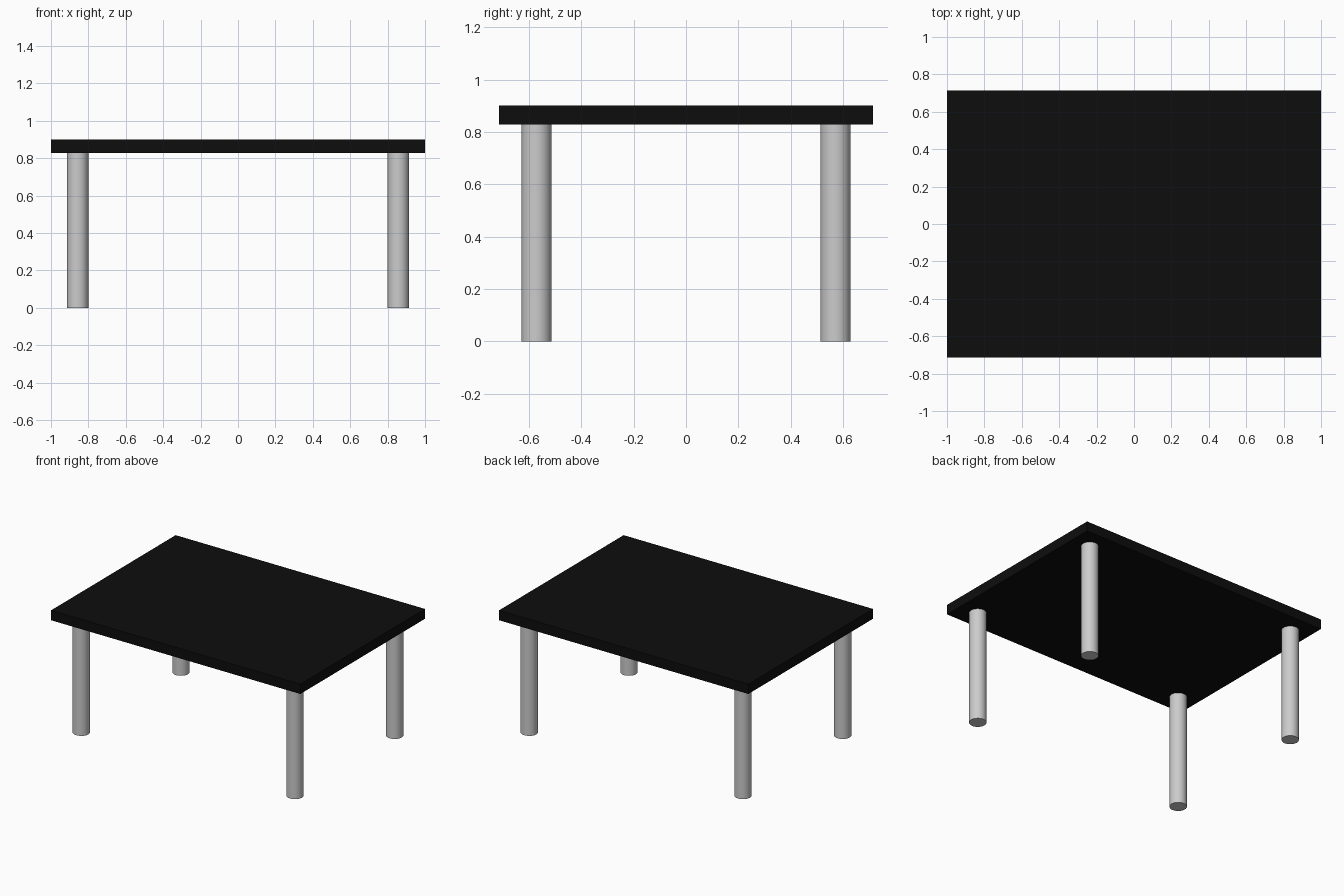
import bpy, math

if "Cube" in bpy.data.objects:
    bpy.data.objects.remove(bpy.data.objects["Cube"])

TOP_Z, THICK = 0.9, 0.0714
LEG_H = TOP_Z - THICK
LEG_R = 0.057

black = bpy.data.materials.new("black")
black.diffuse_color = (0.004, 0.004, 0.004, 1)
black.use_nodes = True
black.node_tree.nodes["Principled BSDF"].inputs["Base Color"].default_value = black.diffuse_color

# Table top slab
bpy.ops.mesh.primitive_cube_add(size=1, location=(0, 0, TOP_Z - THICK / 2))
top = bpy.context.object
top.name = "table_top"
top.scale = (2, 1.428, THICK)
bpy.ops.object.transform_apply(location=False, rotation=False, scale=True)
top.data.materials.append(black)


# Round legs, one near each corner
def leg(name, x, y):
    bpy.ops.mesh.primitive_cylinder_add(vertices=32, radius=LEG_R, depth=LEG_H,
                                        location=(x, y, LEG_H / 2))
    bpy.context.object.name = name
    bpy.ops.object.shade_smooth_by_angle(angle=math.radians(30))


for side, sx in (("left", -1), ("right", 1)):
    for end, sy in (("front", -1), ("back", 1)):
        leg(f"{end}_{side}_leg", sx * 0.857, sy * 0.571)
